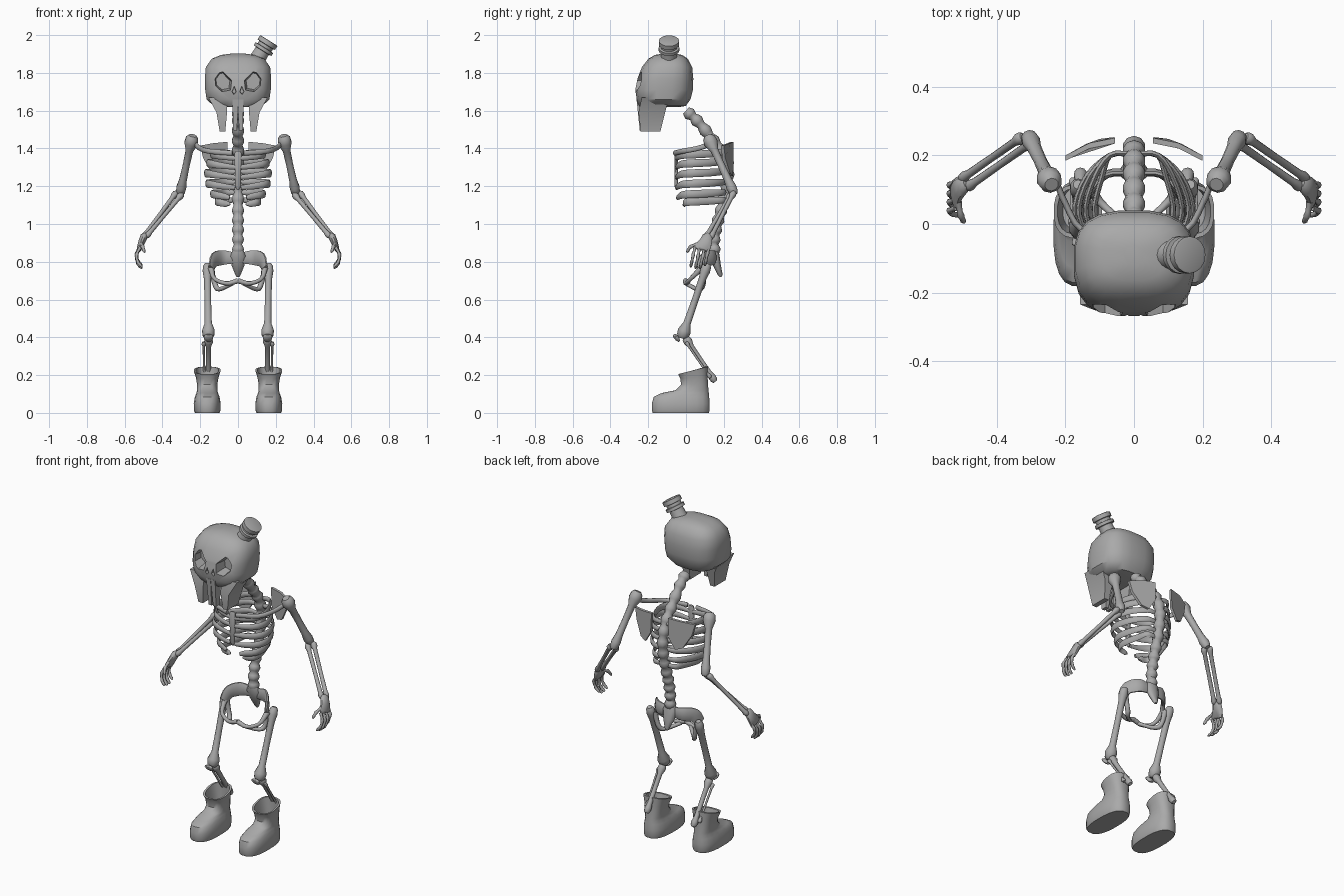
import bpy, bmesh, math
from mathutils import Vector

if "Cube" in bpy.data.objects:
    bpy.data.objects.remove(bpy.data.objects["Cube"])

bone_grey = bpy.data.materials.new("bone_grey")
bone_grey.use_nodes = True
grey = (0.4, 0.4, 0.4, 1)
bone_grey.diffuse_color = grey
bone_grey.node_tree.nodes["Principled BSDF"].inputs["Base Color"].default_value = grey


def shade(obj, angle):
    bpy.ops.object.select_all(action='DESELECT')
    obj.select_set(True)
    bpy.context.view_layer.objects.active = obj
    bpy.ops.object.shade_smooth_by_angle(angle=math.radians(angle))


def build(name, rings, angle=40):
    """Skin a stack of equal rings and cap both ends."""
    bm = bmesh.new()
    loops = [[bm.verts.new(p) for p in ring] for ring in rings]
    n = len(loops[0])
    for a, b in zip(loops, loops[1:]):
        for i in range(n):
            j = (i + 1) % n
            bm.faces.new((a[i], a[j], b[j], b[i]))
    bm.faces.new(loops[0])
    bm.faces.new(loops[-1])
    bmesh.ops.recalc_face_normals(bm, faces=bm.faces)
    mesh = bpy.data.meshes.new(name)
    bm.to_mesh(mesh)
    bm.free()
    mesh.materials.append(bone_grey)
    obj = bpy.data.objects.new(name, mesh)
    bpy.context.collection.objects.link(obj)
    shade(obj, angle)
    return obj


def loft(name, rings, n=20, power=2.8, cx=0, angle=40):
    """Rounded-box sections: (front z, back z, front y, back y, half width, x shift)."""
    out = []
    for zf, zb, yf, yb, hx, dx in rings:
        ring = []
        for i in range(n):
            a = math.tau * (i + .5) / n
            c, s = (math.copysign(abs(f(a)) ** (2 / power), f(a)) for f in (math.cos, math.sin))
            ring.append(Vector((cx + dx + hx * c, (yf + yb) / 2 + (yb - yf) / 2 * s,
                                (zf + zb) / 2 + (zb - zf) / 2 * s)))
        out.append(ring)
    return build(name, out, angle)


def sweep(name, pts, radii, ref=(1, 0, 0), n=10, angle=50):
    """Tube with a radius, or a (thickness, width along ref) pair, at each point."""
    pts = [Vector(p) for p in pts]
    rings = []
    for i, p in enumerate(pts):
        t = (pts[min(i + 1, len(pts) - 1)] - pts[max(i - 1, 0)]).normalized()
        side = t.cross(Vector(ref)).normalized()
        up = side.cross(t)
        r = radii[i]
        ra, rb = r if isinstance(r, tuple) else (r, r)
        rings.append([p + side * ra * math.cos(math.tau * k / n) + up * rb * math.sin(math.tau * k / n)
                      for k in range(n)])
    return build(name, rings, angle)


def smooth(pts, count):
    """Even samples on a Catmull-Rom path."""
    p = [Vector(q) for q in pts]
    p = [2 * p[0] - p[1]] + p + [2 * p[-1] - p[-2]]
    out = []
    for k in range(count):
        u = k / (count - 1) * (len(pts) - 1)
        i = min(int(u), len(pts) - 2)
        t = u - i
        a, b, c, d = p[i:i + 4]
        out.append(0.5 * (2 * b + (c - a) * t + (2 * a - 5 * b + 4 * c - d) * t ** 2
                          + (3 * b - a - 3 * c + d) * t ** 3))
    return out


def bone(name, a, b, r0, shaft, r1):
    """Straight bone with a knob at each end."""
    a, b = Vector(a), Vector(b)
    d = b - a
    k = min(.3, 2 * max(r0, r1) / d.length)
    stops = (0, .2 * k, .6 * k, 1.2 * k, .5, 1 - 1.2 * k, 1 - .6 * k, 1 - .2 * k, 1)
    radii = (r0 * .55, r0 * .9, r0, shaft * 1.1, shaft, shaft * 1.1, r1, r1 * .9, r1 * .55)
    return sweep(name, [a + d * s for s in stops], radii)


# Skull
skull = loft("skull", [
    (1.62, 1.62, -.245, -.03, .10, 0), (1.625, 1.625, -.25, 0, .13, 0),
    (1.66, 1.66, -.262, .025, .168, 0), (1.71, 1.71, -.27, .038, .175, 0),
    (1.77, 1.77, -.258, .04, .177, 0), (1.83, 1.83, -.235, .034, .172, 0),
    (1.875, 1.875, -.2, .01, .14, 0), (1.895, 1.895, -.165, -.02, .09, 0),
    (1.903, 1.903, -.12, -.06, .03, 0)])

# Eye sockets and nostrils
eye = [(.125, 1.77), (.1, 1.805), (.08, 1.81), (.033, 1.76), (.04, 1.71), (.085, 1.7), (.12, 1.73)]
nostril = [(.02, 1.73), (.032, 1.7), (.022, 1.685), (.009, 1.7)]
for s in (1, -1):
    for outline, depth in ((eye, -.19), (nostril, -.225)):
        cx = sum(p[0] for p in outline) / len(outline)
        cz = sum(p[1] for p in outline) / len(outline)
        cutter = build("socket_cutter", [
            [Vector((s * (cx + (x - cx) * k), y, cz + (z - cz) * k)) for x, z in outline]
            for y, k in ((-.3, 1.1), (depth, .8))])
        mod = skull.modifiers.new("socket", 'BOOLEAN')
        mod.object = cutter
        mod.solver = 'EXACT'
        bpy.context.view_layer.objects.active = skull
        bpy.ops.object.modifier_apply(modifier=mod.name)
        bpy.data.objects.remove(cutter)
shade(skull, 35)

# Bottle neck on the skull
axis = Vector((.53, 0, .85)).normalized()
profile = [(-.03, .05), (.01, .042), (.055, .04), (.057, .055), (.074, .055), (.076, .043),
           (.092, .043), (.094, .054), (.118, .054), (.12, .048)]
sweep("bottle_neck", [Vector((.1, -.09, 1.87)) + axis * d for d, r in profile],
      [r for d, r in profile], ref=(0, 1, 0), n=16, angle=30)

# Spine
beads = 14
path = smooth([(0, .0, 1.6), (0, .06, 1.545), (0, .13, 1.46), (0, .19, 1.38), (0, .222, 1.28),
               (0, .213, 1.18), (0, .188, 1.08), (0, .165, 1), (0, .15, .92), (0, .15, .84)], beads * 4 + 1)
sweep("spine", path, [(.023, .029, .034, .029)[i % 4] for i in range(len(path))])
sweep("sacrum", [(0, .145, .86), (0, .15, .83), (0, .165, .78), (0, .182, .73), (0, .185, .72)],
      [(.025, .03), (.028, .045), (.02, .035), (.012, .014), (.006, .008)])
sweep("breastbone", [(0, -.05, 1.385), (0, -.052, 1.37), (0, -.052, 1.2), (0, -.048, 1.18)],
      [(.006, .015), (.01, .02), (.009, .015), (.004, .006)])

# height, half width, front y, front end x of each rib
ribs = [(1.365, .14, -.05, .01), (1.318, .16, -.05, .01), (1.265, .172, -.05, .012),
        (1.21, .165, -.05, .015), (1.155, .14, -.045, .045), (1.115, .115, -.01, .05)]

for s, label in ((1, "left"), (-1, "right")):
    def m(*pts):
        return [(s * x, y, z) for x, y, z in pts]

    # Jaw teeth
    loft(label + "_tusk", [(1.49, 1.49, -.24, -.135, .015, 0), (1.59, 1.59, -.252, -.11, .028, s * .004),
                           (1.67, 1.67, -.235, -.09, .05, s * .025)], 4, 99, s * .082)
    loft(label + "_front_tooth", [(1.495, 1.495, -.245, -.21, .01, 0), (1.66, 1.66, -.262, -.2, .015, 0)],
         4, 99, s * .015)

    # Ribs
    for i, (z, w, yf, xf) in enumerate(ribs):
        pts = smooth(m((.015, .205, z + .01), (.07, .2, z + .012), (.8 * w, .14, z + .008), (w, .05, z + .004),
                       (.88 * w, yf * .3, z), (.5 * w, yf * .85, z - .01), (xf, yf, z - .018)), 19)
        sweep(f"{label}_rib_{i + 1}", pts, [(.008, .012 + .009 * math.sin(math.pi * k / 18)) for k in range(19)],
              ref=(0, 0, 1), n=8)

    # Collarbone and shoulder blade
    sweep(label + "_collarbone", smooth(m((.225, .12, 1.42), (.2, .06, 1.4), (.15, -.02, 1.385), (.03, -.06, 1.375)), 10),
          [(.009, .014)] * 10, ref=(0, 0, 1))
    blade = m((.2, .192, 1.415), (.13, .228, 1.428), (.055, .243, 1.435), (.06, .245, 1.32),
              (.1, .24, 1.255), (.14, .225, 1.27), (.185, .2, 1.35))
    build(label + "_shoulder_blade", [[Vector(p) + Vector((0, d, 0)) for p in blade] for d in (-.008, .008)])

    # Arm
    bone(label + "_upper_arm", *m((.24, .115, 1.468), (.308, .258, 1.155)), .037, .019, .027)
    bone(label + "_outer_forearm", *m((.325, .255, 1.17), (.505, .13, .925)), .018, .011, .016)
    bone(label + "_inner_forearm", *m((.295, .24, 1.16), (.488, .105, .93)), .018, .011, .016)

    # Hand
    sweep(label + "_palm", m((.488, .12, .945), (.497, .115, .935), (.51, .105, .905), (.522, .085, .87), (.525, .083, .862)),
          [(.012, .016), (.02, .028), (.018, .035), (.014, .045), (.008, .04)], ref=(0, 1, 0))
    for i in range(4):
        y, lift = .122 - .025 * i, (.015, 0, 0, .008)[i]
        pts = smooth(m((.518, y, .875), (.537, y - .008, .83 + lift), (.53, y - .017, .79 + lift),
                       (.508, y - .022, .765 + lift)), 10)
        sweep(f"{label}_finger_{i + 1}", pts, [.009, .008, .007, .01, .008, .007, .009, .008, .008, .005],
              ref=(0, 1, 0), n=8)
    sweep(label + "_thumb", smooth(m((.512, .065, .895), (.505, .025, .88), (.495, .005, .85)), 7),
          [.011, .009, .008, .011, .008, .009, .005], n=8)

    # Hip
    sweep(label + "_hip_wing", smooth(m((.02, .15, .82), (.08, .145, .822), (.125, .1, .81), (.142, .07, .765)), 10),
          [(.012, .03 + .012 * math.sin(math.pi * k / 9)) for k in range(10)], ref=(0, 0, 1))
    sweep(label + "_front_hip_arch", smooth(m((.142, .08, .765), (.125, .025, .71), (.06, 0, .685), (0, -.002, .7)), 9),
          [.017, .014, .012, .011, .011, .011, .012, .013, .014], ref=(0, 0, 1), n=8)
    sweep(label + "_rear_hip_arch", smooth(m((.142, .095, .76), (.12, .09, .675), (.095, .06, .655), (.03, .0, .685)), 9),
          [.018, .014, .013, .014, .014, .012, .011, .011, .011], ref=(0, 1, 0), n=8)

    # Leg
    bone(label + "_thigh", *m((.163, .115, .79), (.156, -.022, .395)), .026, .018, .035)
    sweep(label + "_kneecap", m((.156, -.065, .415), (.156, -.058, .407), (.156, -.045, .392), (.156, -.035, .378)),
          [(.006, .012), (.012, .026), (.012, .024), (.005, .01)])
    bone(label + "_shin", *m((.156, -.005, .4), (.156, .155, .165)), .024, .013, .02)
    bone(label + "_thin_shin", *m((.182, .0, .375), (.178, .13, .185)), .011, .006, .012)

    # Boot, open at the top
    loft(label + "_boot", [
        (0, 0, -.178, .122, .066, 0), (.012, .012, -.182, .126, .071, 0), (.05, .05, -.182, .127, .072, 0),
        (.085, .085, -.172, .124, .066, 0), (.105, .105, -.13, .122, .058, 0), (.12, .12, -.055, .12, .054, 0),
        (.15, .15, -.027, .117, .054, 0), (.18, .195, -.03, .115, .06, 0), (.205, .245, -.042, .115, .071, 0),
        (.205, .245, -.03, .104, .06, 0), (.13, .13, -.016, .105, .045, 0)], 20, 2.6, s * .163, 45)
